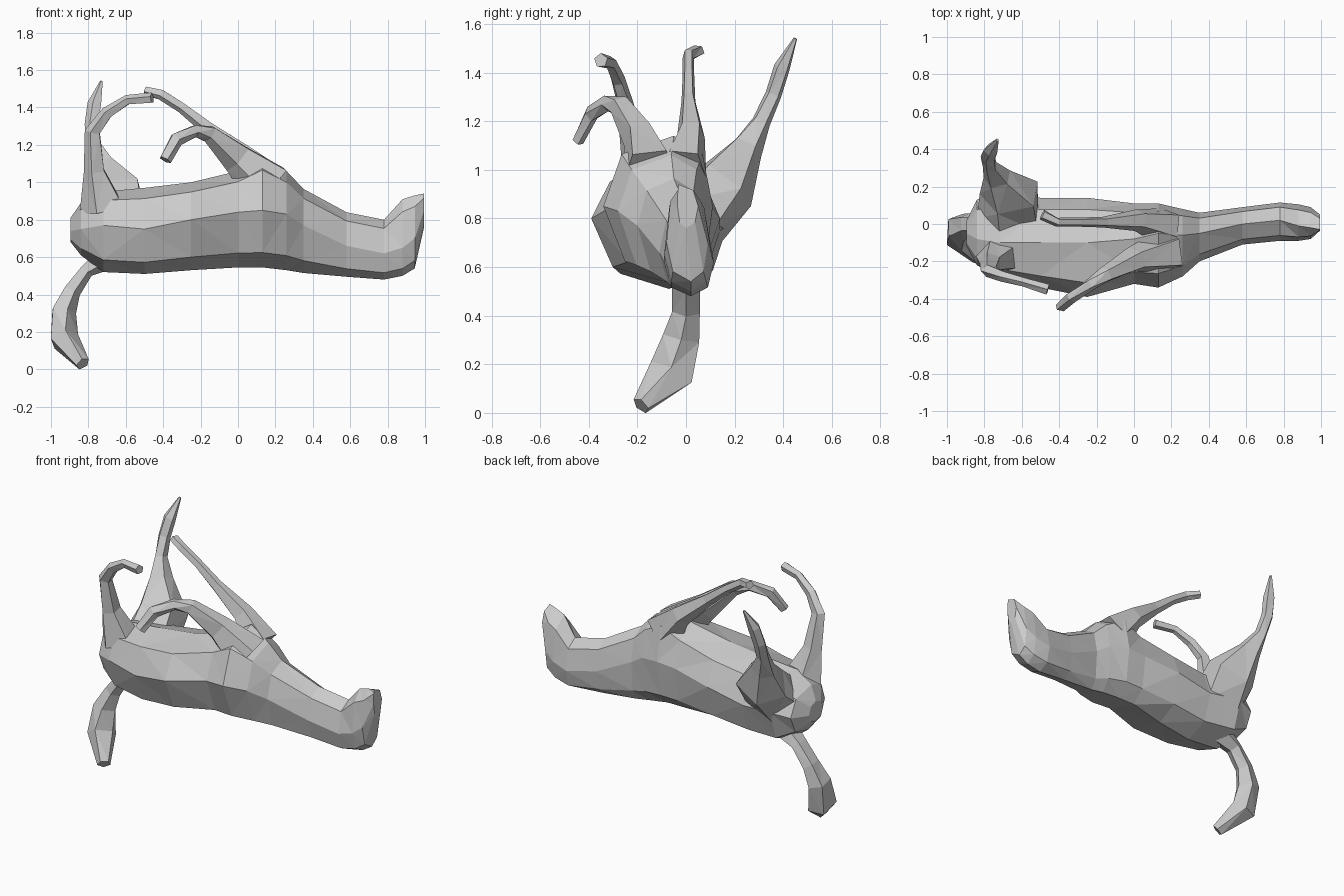
import bpy, bmesh, math
from mathutils import Vector


def loft(name, rings):
    """Skin a list of equal-sided rings and cap both ends, flat shaded."""
    bm = bmesh.new()
    loops = [[bm.verts.new(p) for p in r] for r in rings]
    n = len(loops[0])
    for a, b in zip(loops, loops[1:]):
        for i in range(n):
            j = (i + 1) % n
            bm.faces.new((a[i], a[j], b[j], b[i]))
    bm.faces.new(loops[0][::-1])
    bm.faces.new(loops[-1])
    bmesh.ops.recalc_face_normals(bm, faces=bm.faces)
    bmesh.ops.triangulate(bm, faces=bm.faces)
    me = bpy.data.meshes.new(name)
    bm.to_mesh(me)
    bm.free()
    ob = bpy.data.objects.new(name, me)
    bpy.context.collection.objects.link(ob)
    return ob


def section(x, y0, y1, z0, z1, zw, yt, yb, k=0.74):
    """Lopsided octagon across the body: widest at height zw."""
    def mix(a, b):
        return a + (b - a) * k
    return [(x, yb, z0), (x, mix(yb, y1), mix(zw, z0)), (x, y1, zw),
            (x, mix(yt, y1), mix(zw, z1)), (x, yt, z1),
            (x, mix(yt, y0), mix(zw, z1)), (x, y0, zw),
            (x, mix(yb, y0), mix(zw, z0))]


def limb(name, stations, sides=5):
    """Tapered limb; each station is x, y, z, half width in xz, half depth."""
    pts = [Vector(s[:3]) for s in stations]
    rings = []
    for i, s in enumerate(stations):
        t = (pts[min(i + 1, len(pts) - 1)] - pts[max(i - 1, 0)]).normalized()
        u = t.cross(Vector((0, 1, 0))).normalized()
        v = t.cross(u)
        rings.append([pts[i] + u * s[3] * math.cos(a) + v * s[4] * math.sin(a)
                      for a in (2 * math.pi * k / sides for k in range(sides))])
    return loft(name, rings)


# Body, neck and head in one skin: rump on the left, muzzle on the right
loft("body_and_head", [section(*r) for r in (
    (-.895, -.12, .02, .68, .81, .74, -.05, -.05),
    (-.84, -.22, .13, .61, .89, .75, -.08, -.05),
    (-.72, -.29, .17, .52, .95, .77, -.10, -.06),
    (-.50, -.34, .14, .51, .97, .75, -.10, -.07),
    (-.25, -.39, .14, .53, 1.0, .80, -.10, -.05),
    (0, -.32, .11, .545, 1.06, .84, -.08, 0),
    (.13, -.34, .11, .545, 1.14, .85, -.05, 0),
    (.26, -.28, .08, .53, 1.06, .83, -.06, .01),
    (.35, -.20, .06, .515, .965, .77, -.05, .01),
    (.58, -.11, .09, .495, .84, .66, 0, .02),
    (.78, -.09, .115, .48, .80, .62, .02, .02),
    (.88, -.09, .105, .50, .91, .65, -.01, .02),
    (.945, -.08, .09, .54, .93, .70, -.02, .02),
    (.995, -.035, .05, .76, .94, .85, -.03, 0))])

# Hind legs, raised
limb("hind_leg_far", (
    (-.66, .03, .80, .18, .16), (-.66, .16, .94, .17, .14),
    (-.73, .25, 1.09, .08, .07), (-.77, .31, 1.20, .04, .04),
    (-.78, .36, 1.31, .04, .035), (-.765, .395, 1.42, .04, .035),
    (-.73, .45, 1.54, .008, .008)))
limb("hind_leg_near", (
    (-.72, -.17, .86, .13, .11), (-.765, -.21, 1.06, .06, .06),
    (-.775, -.25, 1.27, .045, .035), (-.70, -.28, 1.37, .035, .03),
    (-.59, -.31, 1.44, .028, .025), (-.46, -.35, 1.45, .03, .03)))

# Front legs, folded back over the belly
limb("front_leg_far", (
    (.16, -.01, 1.0, .13, .10), (.02, .02, 1.15, .07, .06),
    (-.16, .01, 1.29, .04, .03), (-.30, .01, 1.40, .03, .025),
    (-.41, .01, 1.47, .03, .025), (-.49, .05, 1.49, .025, .03)))
limb("front_leg_near", (
    (.17, -.15, .98, .15, .12), (0, -.19, 1.13, .09, .07),
    (-.15, -.27, 1.26, .05, .045), (-.23, -.32, 1.275, .035, .035),
    (-.33, -.39, 1.23, .04, .03), (-.39, -.445, 1.12, .035, .025)))

# Hanging tail with its heavy tuft
limb("tail", (
    (-.70, -.01, .60, .07, .08), (-.81, 0, .53, .04, .06),
    (-.89, 0, .42, .05, .06), (-.935, -.02, .31, .07, .08),
    (-.93, -.06, .16, .08, .10), (-.83, -.185, .03, .04, .04)))
